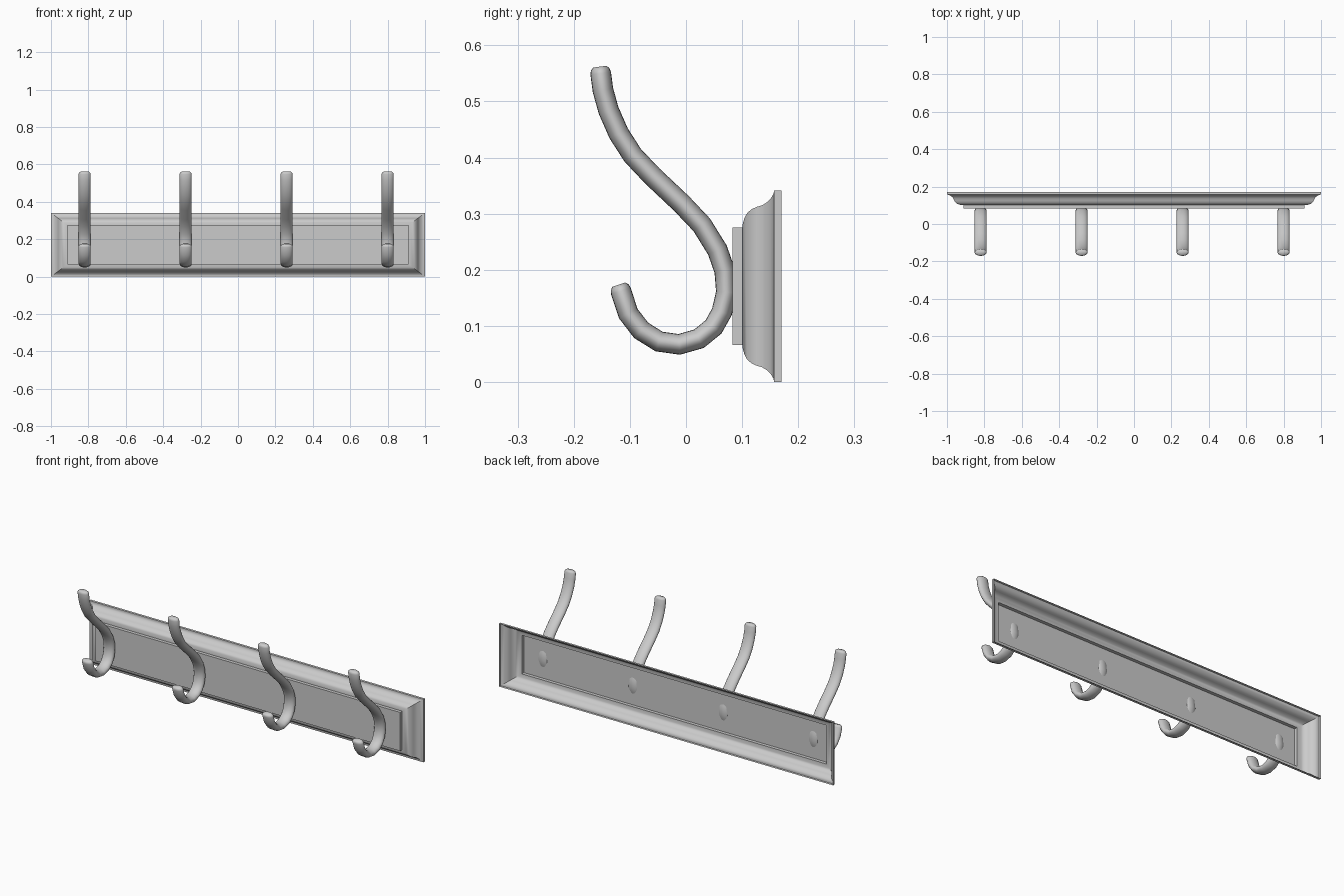
import bpy, bmesh, math
from mathutils import Vector

cube = bpy.data.objects.get("Cube")
if cube:
    bpy.data.objects.remove(cube, do_unlink=True)

metal = bpy.data.materials.new("light grey")
metal.use_nodes = True
GREY = (0.6, 0.6, 0.6, 1)
metal.diffuse_color = GREY
metal.node_tree.nodes["Principled BSDF"].inputs["Base Color"].default_value = GREY


def finish(name, bm, angle):
    mesh = bpy.data.meshes.new(name)
    bm.to_mesh(mesh)
    bm.free()
    mesh.materials.append(metal)
    obj = bpy.data.objects.new(name, mesh)
    bpy.context.collection.objects.link(obj)
    bpy.ops.object.select_all(action='DESELECT')
    obj.select_set(True)
    bpy.context.view_layer.objects.active = obj
    bpy.ops.object.shade_smooth_by_angle(angle=math.radians(angle))
    return obj


def loft(bm, rings):
    # Join consecutive rings of vertices with quads
    for a, b in zip(rings, rings[1:]):
        n = len(a)
        for i in range(n):
            j = (i + 1) % n
            bm.faces.new((a[i], a[j], b[j], b[i]))


# Backplate: open-backed shell with a moulded rim, as (inset, y) steps
HALF = 0.1705
rim = [(0, 0.17), (0, 0.157), (0.006, 0.156), (0.014, 0.151), (0.021, 0.144),
       (0.026, 0.136), (0.029, 0.126), (0.033, 0.117), (0.040, 0.109),
       (0.049, 0.104), (0.060, 0.101), (0.066, 0.101), (0.066, 0.083)]
bm = bmesh.new()
rings = []
for inset, y in rim:
    w, h = 1 - inset * 1.33, HALF - inset
    rings.append([bm.verts.new((sx * w, y, HALF + sz * h))
                  for sx, sz in ((-1, -1), (1, -1), (1, 1), (-1, 1))])
loft(bm, rings)
bm.faces.new(rings[-1])
finish("backplate", bm, 35)

# Hook centre line as (y, z), from the upper tip round to the lower tip
path = [(-0.152, 0.55), (-0.148, 0.52), (-0.138, 0.484), (-0.12, 0.443),
        (-0.095, 0.404), (-0.06, 0.367), (-0.008, 0.318), (0.028, 0.28),
        (0.056, 0.235), (0.069, 0.198), (0.072, 0.16), (0.064, 0.125),
        (0.049, 0.098), (0.023, 0.077), (-0.012, 0.067), (-0.048, 0.072),
        (-0.08, 0.092), (-0.103, 0.122), (-0.116, 0.162)]
SIDES, WIDE, THIN = 20, 0.032, 0.0185


def hook_mesh(x):
    bm = bmesh.new()
    pts = [Vector((0, y, z)) for y, z in path]
    first, last = (pts[0] - pts[1]).normalized(), (pts[-1] - pts[-2]).normalized()
    # Rounded tips: shrinking rings beyond each end
    tip = ((0.007, 0.9), (0.012, 0.65))
    stations = [(pts[0] + first * d, s, -first) for d, s in reversed(tip)]
    for i, p in enumerate(pts):
        tangent = pts[min(i + 1, len(pts) - 1)] - pts[max(i - 1, 0)]
        stations.append((p, 1, tangent.normalized()))
    stations += [(pts[-1] + last * d, s, last) for d, s in tip]
    rings = []
    for p, s, t in stations:
        side = Vector((1, 0, 0))
        up = t.cross(side)
        ring = []
        for k in range(SIDES):
            a = 2 * math.pi * k / SIDES
            co = p + s * (side * WIDE * math.cos(a) + up * THIN * math.sin(a))
            ring.append(bm.verts.new(co + side * x))
        rings.append(ring)
    loft(bm, rings)
    bm.faces.new(rings[0])
    bm.faces.new(rings[-1])
    bmesh.ops.recalc_face_normals(bm, faces=bm.faces)
    return bm


# Four evenly spaced hooks
for i in range(4):
    finish(f"hook_{i + 1}", hook_mesh(-0.82 + 0.54 * i), 50)
